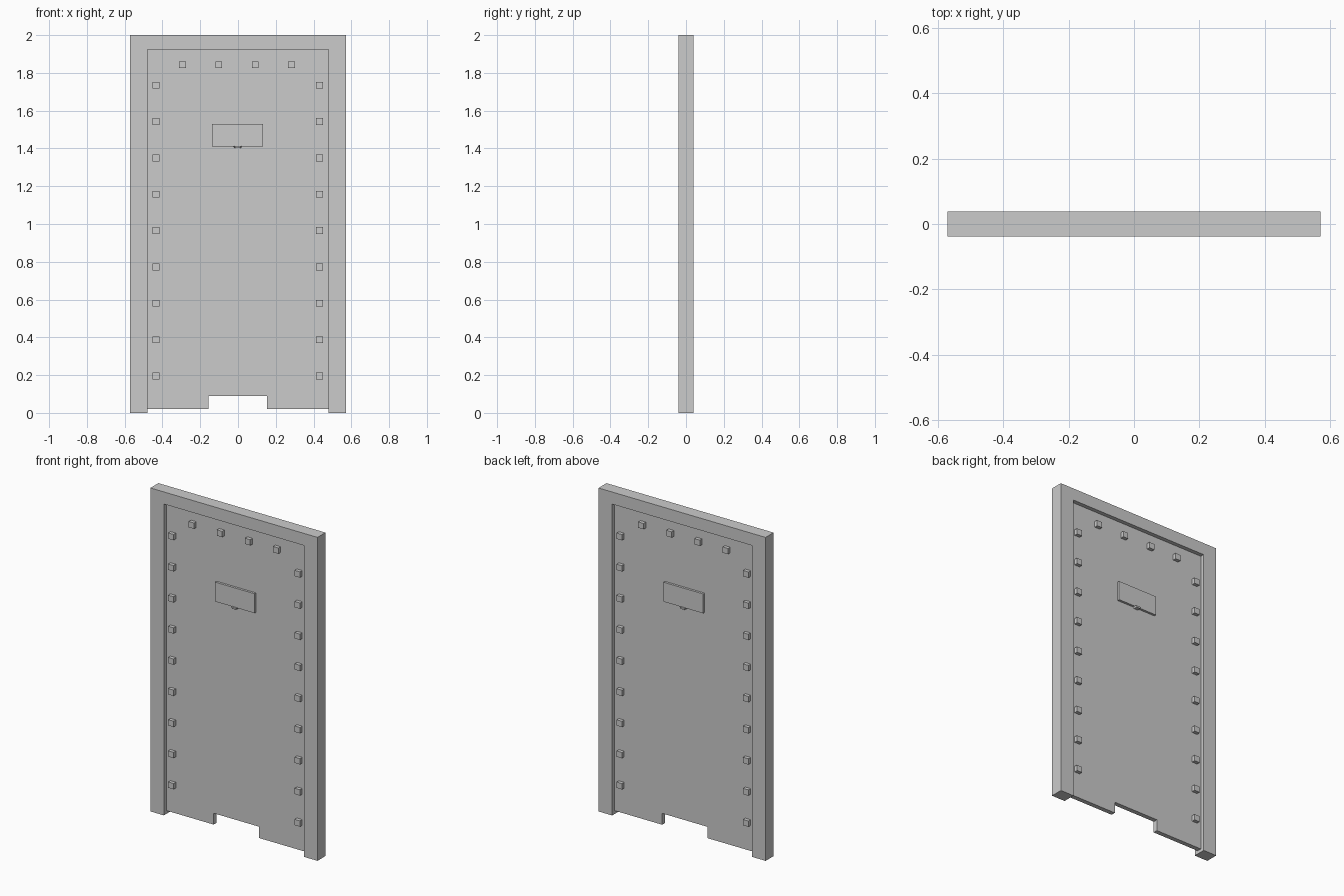
import bpy, bmesh

if "Cube" in bpy.data.objects:
    bpy.data.objects.remove(bpy.data.objects["Cube"])

FRAME_Y = 0.039   # half thickness of the frame
PANEL_Y = 0.014   # half thickness of the recessed panel


def prism(name, profile, y0, y1):
    """Extrude an (x, z) outline from y0 to y1."""
    bm = bmesh.new()
    face = bm.faces.new([bm.verts.new((x, y0, z)) for x, z in profile])
    new = bmesh.ops.extrude_face_region(bm, geom=[face])["geom"]
    bmesh.ops.translate(bm, vec=(0, y1 - y0, 0),
                        verts=[v for v in new if isinstance(v, bmesh.types.BMVert)])
    bmesh.ops.recalc_face_normals(bm, faces=bm.faces)
    return finish(name, bm)


def finish(name, bm):
    mesh = bpy.data.meshes.new(name)
    bm.to_mesh(mesh)
    bm.free()
    obj = bpy.data.objects.new(name, mesh)
    bpy.context.collection.objects.link(obj)
    return obj


def mirror_y(obj):
    mod = obj.modifiers.new("both_faces", "MIRROR")
    mod.use_axis = (False, True, False)


def rect(x, z, w, h):
    return [(x - w / 2, z - h / 2), (x + w / 2, z - h / 2),
            (x + w / 2, z + h / 2), (x - w / 2, z + h / 2)]


# Door frame: two posts and a lintel in one outline
prism("door_frame", [(-0.572, 0), (-0.48, 0), (-0.48, 1.925), (0.478, 1.925),
                     (0.478, 0), (0.571, 0), (0.571, 2), (-0.572, 2)],
      -FRAME_Y, FRAME_Y)

# Recessed door panel with the notch at the bottom
prism("door_panel", [(-0.48, 0.02), (-0.157, 0.02), (-0.157, 0.09), (0.153, 0.09),
                     (0.153, 0.02), (0.478, 0.02), (0.478, 1.925), (-0.48, 1.925)],
      -PANEL_Y, PANEL_Y)

# Square studs down both sides and across the top, on both faces
places = [(x, 0.195 + 0.1925 * i) for x in (-0.434, 0.431) for i in range(9)]
places += [(-0.294 + 0.1925 * i, 1.843) for i in range(4)]
for i, (x, z) in enumerate(places):
    mirror_y(prism(f"stud_{i + 1}", rect(x, z, 0.036, 0.036), -PANEL_Y - 0.022, -PANEL_Y))

# Viewing hatch plate
mirror_y(prism("hatch_plate", rect(-0.002, 1.47, 0.27, 0.12), -PANEL_Y - 0.014, -PANEL_Y))

# Small tapered pull lip under the hatch
lip = prism("hatch_lip", [(-0.018, 1.402), (0.014, 1.402), (0.022, 1.412), (-0.026, 1.412)],
            -PANEL_Y - 0.024, -PANEL_Y)
for v in lip.data.vertices:
    if v.co.y < -PANEL_Y - 0.01:
        v.co.x = -0.002 + (v.co.x + 0.002) * 0.7
mirror_y(lip)
